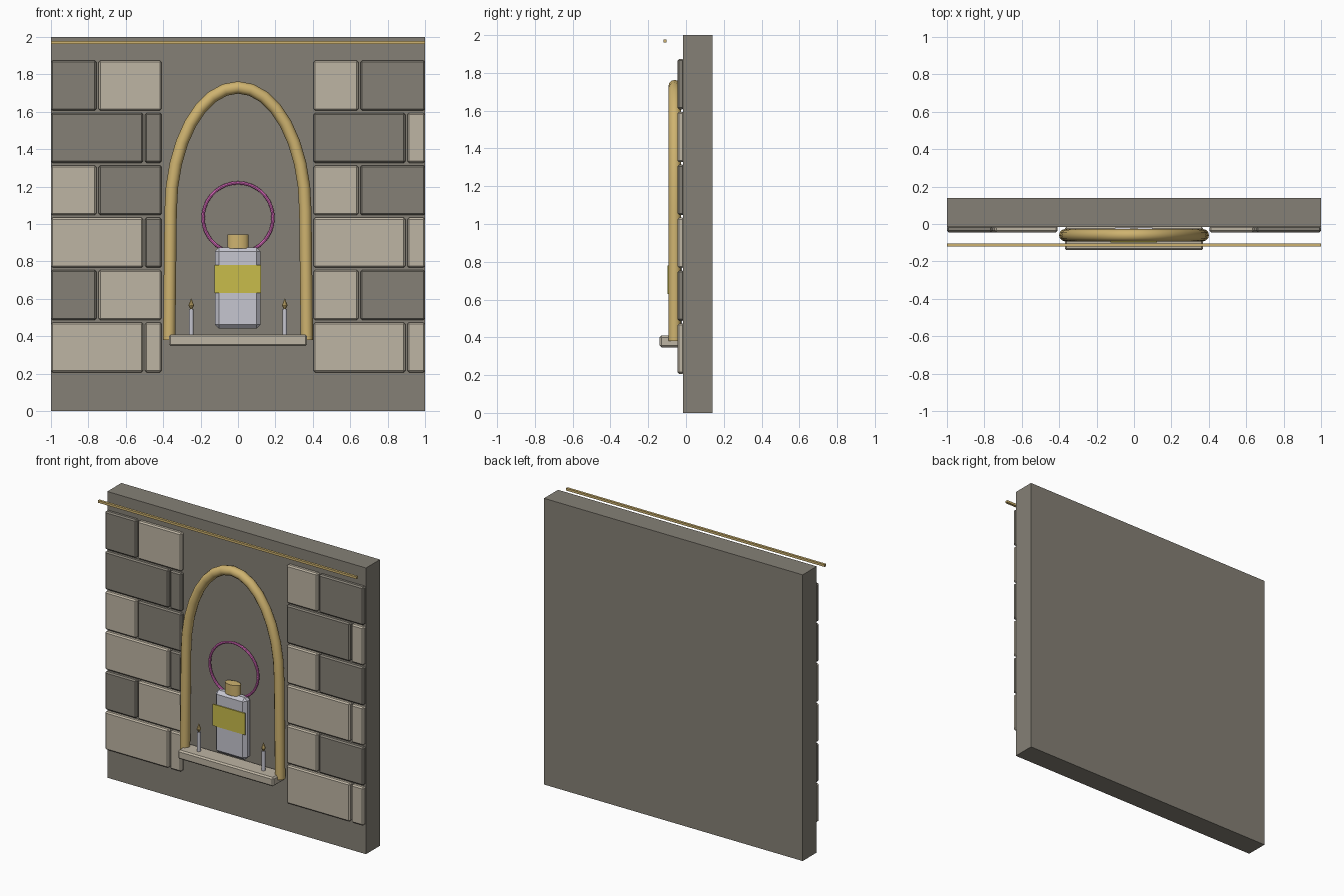
import bpy, bmesh, math
from mathutils import Vector

if "Cube" in bpy.data.objects:
    bpy.data.objects.remove(bpy.data.objects["Cube"])


def material(name, rgb):
    m = bpy.data.materials.new(name)
    m.diffuse_color = (*rgb, 1)
    m.use_nodes = True
    m.node_tree.nodes["Principled BSDF"].inputs["Base Color"].default_value = m.diffuse_color
    return m


WALL = material("grey_stone", (0.235, 0.217, 0.180))
PALE = material("pale_stone", (0.515, 0.462, 0.371))
GOLD = material("gold", (0.62, 0.45, 0.16))
GLASS = material("pale_lilac", (0.565, 0.565, 0.63))
LABEL = material("yellow_label", (0.578, 0.503, 0.07))
PINK = material("pink", (0.753, 0.156, 0.546))


def finish(name, bm, mat, smooth=False):
    bmesh.ops.recalc_face_normals(bm, faces=bm.faces)
    me = bpy.data.meshes.new(name)
    bm.to_mesh(me)
    bm.free()
    me.materials.append(mat)
    ob = bpy.data.objects.new(name, me)
    bpy.context.collection.objects.link(ob)
    if smooth:
        bpy.ops.object.select_all(action='DESELECT')
        ob.select_set(True)
        bpy.context.view_layer.objects.active = ob
        bpy.ops.object.shade_smooth_by_angle(angle=math.radians(40))
    return ob


def box(name, x, y, z, mat, bevel=0, segments=1):
    """Box from (min, max) pairs, with optional bevelled edges."""
    bm = bmesh.new()
    bmesh.ops.create_cube(bm, size=1)
    for v in bm.verts:
        v.co = Vector([(r[0] + r[1]) / 2 + c * (r[1] - r[0])
                       for r, c in zip((x, y, z), v.co)])
    if bevel:
        bmesh.ops.bevel(bm, geom=bm.edges[:], offset=bevel, segments=segments,
                        affect='EDGES', profile=0.5)
    return finish(name, bm, mat)


def cone(name, x, y, z0, z1, r0, r1, mat, sides=12, squash=1):
    bm = bmesh.new()
    bmesh.ops.create_cone(bm, cap_ends=True, segments=sides, radius1=r0,
                          radius2=r1, depth=z1 - z0)
    for v in bm.verts:
        v.co = Vector((v.co.x + x, v.co.y * squash + y, v.co.z + (z0 + z1) / 2))
    return finish(name, bm, mat, True)


def tube(name, path, radius, y, mat, sides=12, closed=False):
    """Round tube swept along (x, z) points in an upright plane."""
    bm = bmesh.new()
    n = len(path)
    rings = []
    for i, (px, pz) in enumerate(path):
        a = path[(i - 1) % n] if closed or i > 0 else path[i]
        b = path[(i + 1) % n] if closed or i < n - 1 else path[i]
        t = Vector((b[0] - a[0], 0, b[1] - a[1])).normalized()
        side = Vector((-t.z, 0, t.x))
        ring = []
        for k in range(sides):
            ang = math.tau * k / sides
            p = Vector((px, y, pz)) + radius * (
                side * math.cos(ang) + Vector((0, 1, 0)) * math.sin(ang))
            ring.append(bm.verts.new(p))
        rings.append(ring)
    for i in range(n if closed else n - 1):
        r, s = rings[i], rings[(i + 1) % n]
        for k in range(sides):
            m = (k + 1) % sides
            bm.faces.new((r[k], r[m], s[m], s[k]))
    if not closed:
        bm.faces.new(rings[0])
        bm.faces.new(rings[-1])
    return finish(name, bm, mat, True)


# Wall slab and the gold rail in front of its top
box("wall", (-1, 1), (-0.015, 0.14), (0, 2), WALL)
box("rail", (-1, 1), (-0.12, -0.103), (1.962, 1.978), GOLD)

# Stone courses on both sides: P is pale, D is dark, listed left to right
courses = ["PPPP", "DPPD", "PDPP", "PDPD", "DDDP", "DPPD"]
spans = [
    [(-1, -0.507), (-0.497, -0.408), (0.404, 0.895), (0.905, 1)],
    [(-1, -0.757), (-0.745, -0.408), (0.404, 0.643), (0.655, 1)],
]
for row, tones in enumerate(courses):
    z0 = 0.207 + 0.28 * row
    for col, (span, tone) in enumerate(zip(spans[row % 2], tones)):
        box(f"stone_{row}_{col}", span, (-0.045, -0.01), (z0, z0 + 0.267),
            PALE if tone == "P" else WALL, 0.009)

# Pointed-oval arch moulding
arc = [(-0.36 * math.cos(math.pi * i / 16), 1.07 + 0.66 * math.sin(math.pi * i / 16))
       for i in range(17)]
tube("arch", [(-0.368, 0.38)] + arc + [(0.368, 0.38)], 0.033, -0.06, GOLD)

# Shelf
box("shelf", (-0.37, 0.37), (-0.14, -0.015), (0.347, 0.41), PALE, 0.01)

# Bottle, label and cap
box("bottle", (-0.123, 0.121), (-0.092, -0.02), (0.44, 0.875), GLASS, 0.022)
box("bottle_label", (-0.126, 0.122), (-0.099, -0.091), (0.63, 0.78), LABEL)
cone("bottle_cap", 0, -0.056, 0.87, 0.945, 0.057, 0.057, GOLD, 16, 0.58)

# Halo ring behind the bottle
ring = [(0.187 * math.cos(math.tau * i / 36), 1.033 + 0.187 * math.sin(math.tau * i / 36))
        for i in range(36)]
tube("halo_ring", ring, 0.009, -0.045, PINK, 8, True)

# Candles with flames
for side, x in (("left", -0.25), ("right", 0.25)):
    cone(f"candle_{side}", x, -0.075, 0.408, 0.545, 0.0125, 0.0125, GLASS)
    cone(f"flame_base_{side}", x, -0.075, 0.545, 0.565, 0.005, 0.015, GOLD, 8)
    cone(f"flame_tip_{side}", x, -0.075, 0.565, 0.602, 0.015, 0.001, GOLD, 8)
